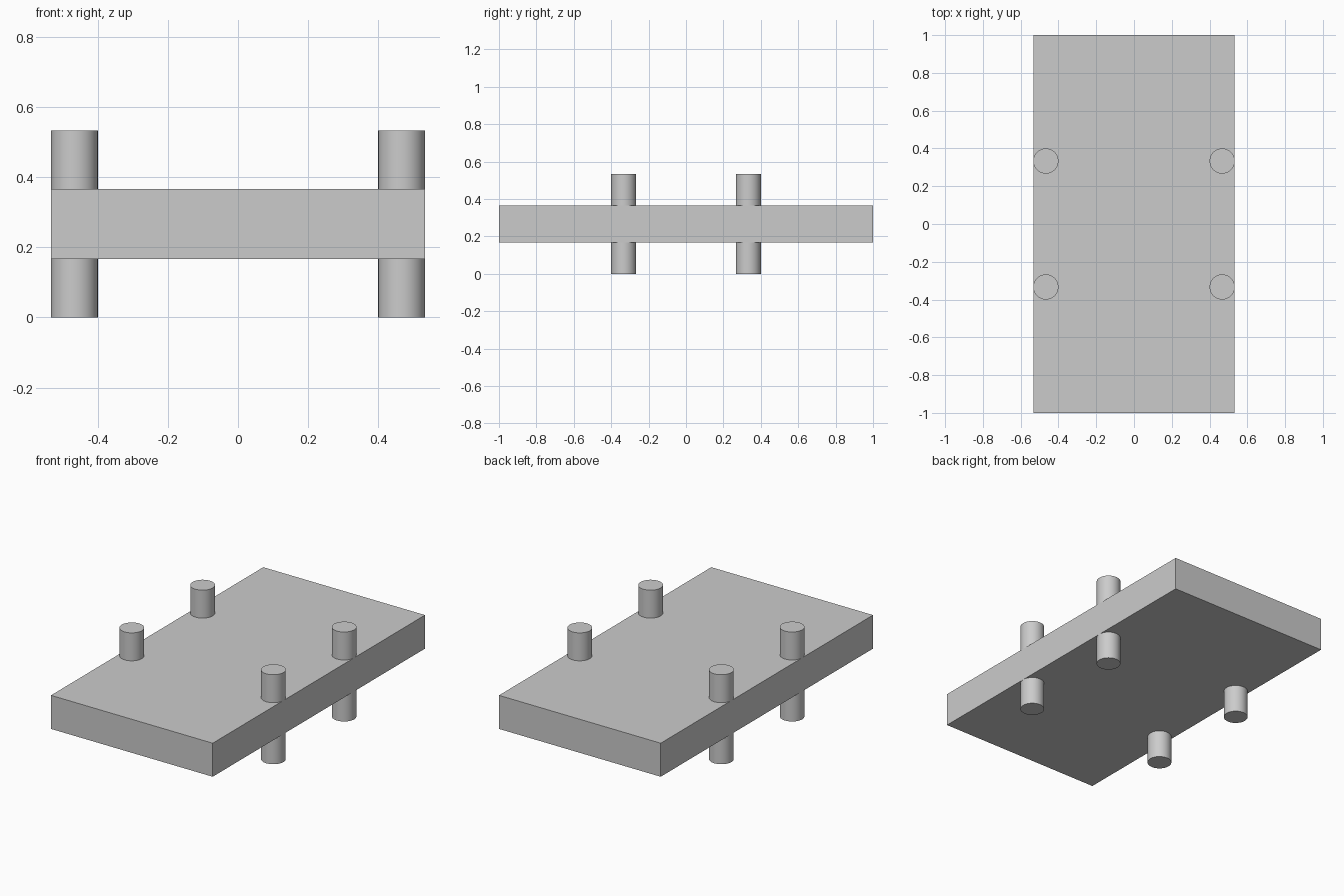
import bpy

cube = bpy.data.objects.get("Cube")
if cube:
    bpy.data.objects.remove(cube, do_unlink=True)

grey = bpy.data.materials.new("plain grey")
grey.use_nodes = True
colour = (0.6, 0.6, 0.6, 1)
grey.diffuse_color = colour
grey.node_tree.nodes["Principled BSDF"].inputs["Base Color"].default_value = colour

UNIT = 2 / 30            # the long side spans thirty units
HEIGHT = 8 * UNIT


def finish(name):
    obj = bpy.context.object
    obj.name = obj.data.name = name
    obj.data.materials.append(grey)
    return obj


# Flat slab, halfway up the pegs
bpy.ops.mesh.primitive_cube_add(size=1, location=(0, 0, HEIGHT / 2))
slab = finish("slab")
slab.scale = (16 * UNIT, 30 * UNIT, 3 * UNIT)
bpy.ops.object.transform_apply(location=False, rotation=False, scale=True)

# Four round pegs through the slab, flush with its long edges
for side, x in (("left", 7 * UNIT), ("right", -7 * UNIT)):
    for end, y in (("front", -5 * UNIT), ("back", 5 * UNIT)):
        bpy.ops.mesh.primitive_cylinder_add(
            vertices=64, radius=UNIT, depth=HEIGHT, location=(x, y, HEIGHT / 2))
        finish(f"{end}_{side}_peg")
        bpy.ops.object.shade_smooth_by_angle()
